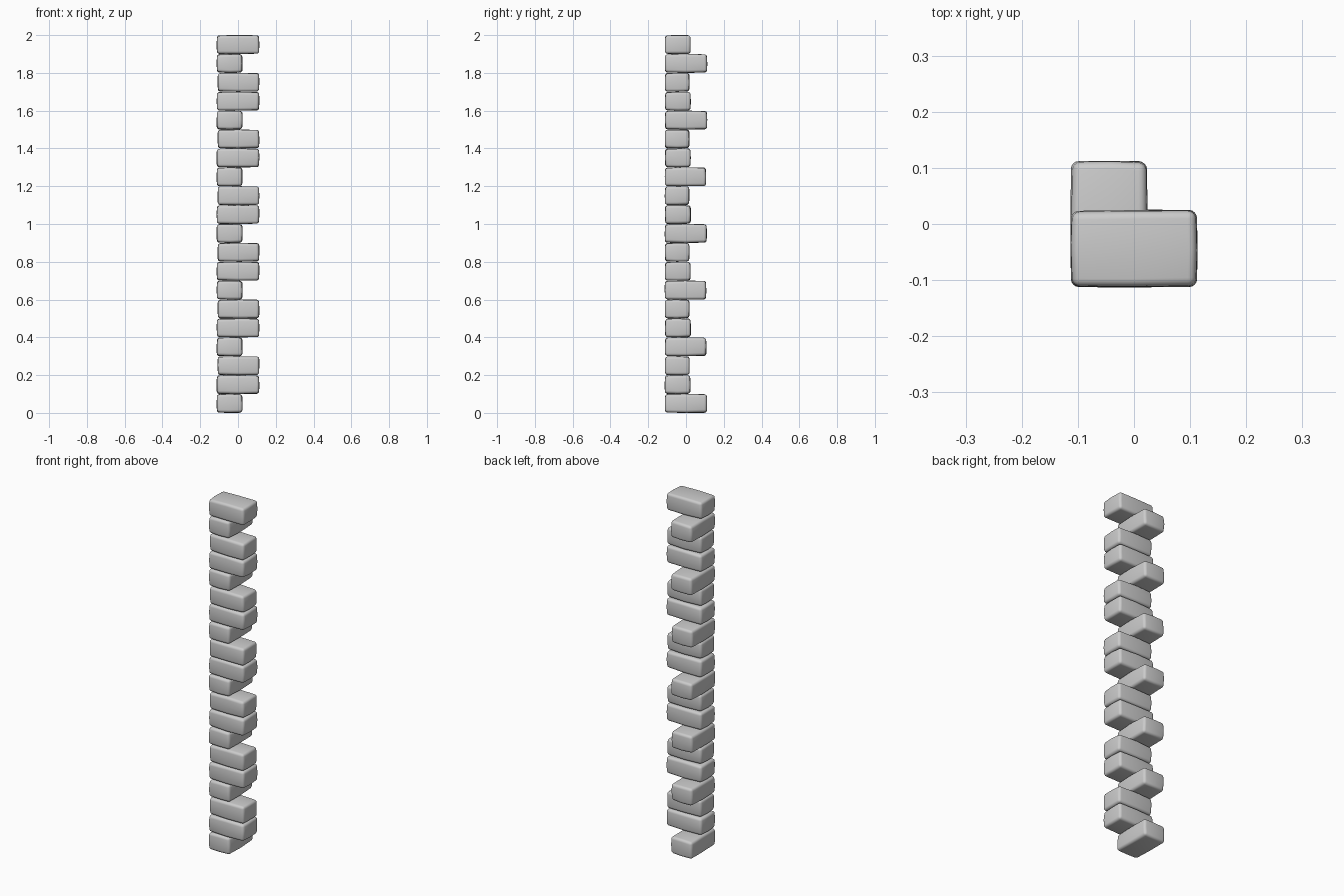
import bpy, bmesh, math, random
from mathutils import Vector

if "Cube" in bpy.data.objects:
    bpy.data.objects.remove(bpy.data.objects["Cube"])

random.seed(7)
COUNT, COURSE = 20, 0.1      # courses of stone and their height
LONG, SHORT = 0.225, 0.137   # plan size of one stone


def stone(name, lo, hi):
    """Worn block: uneven corners, slightly swollen faces, rounded edges."""
    lo, hi = Vector(lo), Vector(hi)
    mid, half = (lo + hi) / 2, (hi - lo) / 2
    bm = bmesh.new()
    bmesh.ops.create_cube(bm, size=2)
    bmesh.ops.subdivide_edges(bm, edges=bm.edges[:], cuts=1, use_grid_fill=True)
    for v in bm.verts:
        # face centres keep full size, edges and corners are worn inwards
        outer = sum(abs(c) > 0.5 for c in v.co)
        wear = (0, 0, 0.0015, 0.004)[outer]
        v.co = Vector(mid[k] + v.co[k] * (half[k] - (random.uniform(0.3, 1.3) * wear
                      if abs(v.co[k]) > 0.5 else 0)) for k in range(3))
    mesh = bpy.data.meshes.new(name)
    bm.to_mesh(mesh)
    bm.free()
    ob = bpy.data.objects.new(name, mesh)
    bpy.context.collection.objects.link(ob)
    bev = ob.modifiers.new("rounded_edges", 'BEVEL')
    bev.width = 0.014
    bev.segments = 4
    bev.limit_method = 'ANGLE'
    bev.angle_limit = math.radians(45)
    for p in mesh.polygons:
        p.use_smooth = True
    return ob


# Corner quoins: one stone running back, then two running sideways
for i in range(COUNT):
    z0, z1 = i * COURSE, (i + 1) * COURSE
    x0 = -0.113 + (0.005 if i % 3 == 2 else 0)
    y0 = -0.113 + random.uniform(0, 0.002)
    if i % 3 == 0:
        x1, y1 = x0 + SHORT, y0 + LONG - random.uniform(0, 0.006)
    else:
        x1, y1 = 0.113, y0 + SHORT - (0.006 if i % 3 == 2 else 0)
    stone(f"corner_stone_{i + 1:02d}", (x0, y0, z0), (x1, y1, z1))
